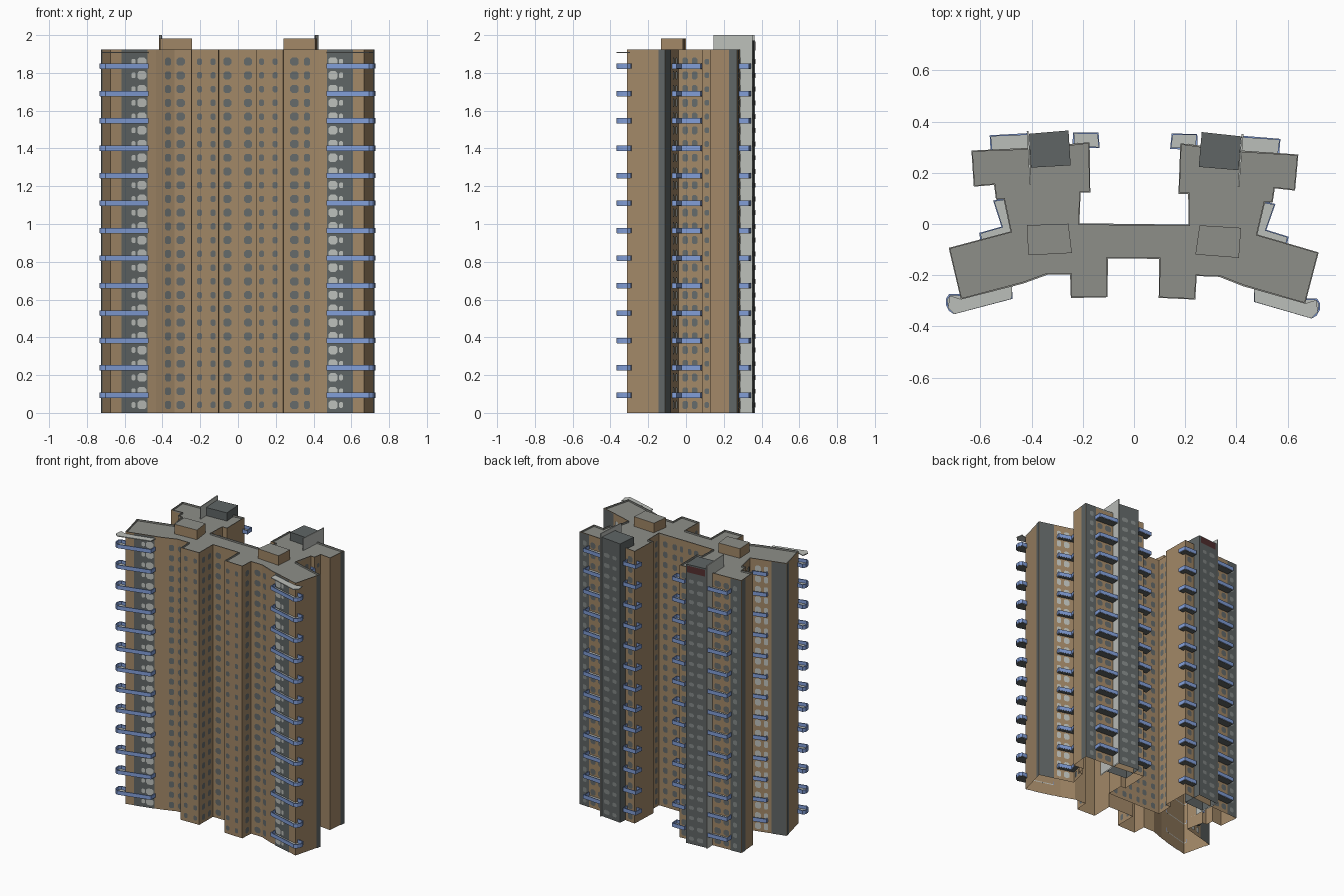
import bpy, bmesh, math
from mathutils import Vector

if "Cube" in bpy.data.objects:
    bpy.data.objects.remove(bpy.data.objects["Cube"])

TILT = math.radians(-0.7)      # whole block is turned very slightly
TOP, ROOF = 1.925, 1.914
FLOORS, STEP = 26, 0.0727


def mat(name, rgb):
    m = bpy.data.materials.new(name)
    m.diffuse_color = (*rgb, 1)
    m.use_nodes = True
    m.node_tree.nodes["Principled BSDF"].inputs["Base Color"].default_value = m.diffuse_color
    return m


TAN = mat("tan_wall", (0.36, 0.245, 0.135))
GREY = mat("roof_grey", (0.27, 0.275, 0.25))
DARK = mat("dark_cladding", (0.115, 0.13, 0.13))
GLASS = mat("window_grey", (0.13, 0.145, 0.145))
PALE = mat("pale_concrete", (0.50, 0.52, 0.49))
MID = mat("mid_grey_window", (0.23, 0.25, 0.245))
BLUE = mat("blue_rail", (0.22, 0.34, 0.68))
RED = mat("dark_red_panel", (0.09, 0.03, 0.03))


def make(name, bm, mats, mirror=True):
    me = bpy.data.meshes.new(name)
    bm.to_mesh(me)
    bm.free()
    ob = bpy.data.objects.new(name, me)
    bpy.context.collection.objects.link(ob)
    for m in mats:
        me.materials.append(m)
    if mirror:
        ob.modifiers.new("mirror", 'MIRROR').use_mirror_merge = False
    ob.rotation_euler.z = TILT
    return ob


def strip(bm, pts, z0, z1, closed=False):
    n = len(pts)
    for i in range(n if closed else n - 1):
        a, b = pts[i], pts[(i + 1) % n]
        bm.faces.new([bm.verts.new(c) for c in
                      ((*a, z0), (*b, z0), (*b, z1), (*a, z1))])
    bmesh.ops.remove_doubles(bm, verts=bm.verts, dist=1e-5)


def prism(name, pts, z0, z1, side, top, bottom=None, mirror=True):
    """Upright prism with its own top colour and an optional underside."""
    bm = bmesh.new()
    strip(bm, pts, z0, z1, True)
    bm.faces.new([bm.verts.new((*p, z1)) for p in pts]).material_index = 1
    if bottom:
        bm.faces.new([bm.verts.new((*p, z0)) for p in pts]).material_index = 2
    bmesh.ops.remove_doubles(bm, verts=bm.verts, dist=1e-5)
    bmesh.ops.recalc_face_normals(bm, faces=bm.faces)
    return make(name, bm, [side, top] + ([bottom] if bottom else []), mirror)


# Right half of the footprint, from front centre round to back centre
P = [(0, -.135), (.1, -.135), (.1, -.287), (.243, -.292), (.247, -.2), (.335, -.202),
     (.43, -.238), (.672, -.303), (.722, -.102), (.482, -.035), (.51, .09),
     (.54, .09), (.548, .146), (.627, .138), (.638, .279), (.415, .292),
     (.247, .31), (.177, .317), (.172, .12), (.21, .12), (.213, 0), (0, 0)]

# Hollow walls, open below, and the sunk roof
bm = bmesh.new()
strip(bm, P, 0, TOP)
make("walls", bm, [TAN])
bm = bmesh.new()
f = bm.faces.new([bm.verts.new((*p, ROOF)) for p in P])
make("roof", bm, [GREY])
bm = bmesh.new()
strip(bm, P, ROOF, TOP)
cap = make("parapet", bm, [GREY])
s = cap.modifiers.new("thick", 'SOLIDIFY')
s.thickness, s.offset = 0.007, -1

# Dark stair towers, roof huts and pale fins
STAIR = [(.25, .226), (.405, .215), (.415, .347), (.26, .362)]
prism("stair_tower", STAIR, 0, 1.972, DARK, DARK)
prism("roof_hut", [(.241, -.116), (.411, -.127), (.418, -.01), (.256, -.002)],
      ROOF, 1.982, TAN, GREY)
prism("fin", [(.403, .15), (.409, .15), (.423, .357), (.416, .357)], 0, 2.0, PALE, PALE)


def on_edge(a, b, t, off):
    a, b = Vector(a), Vector(b)
    d = (b - a).normalized()
    return a.lerp(b, t) + Vector((d.y, -d.x)) * off, d


# Full-height cladding strips: (edge start index, from, to)
bm = bmesh.new()
for i, t0, t1 in [(6, .19, .76), (7, .83, 1), (8, 0, .42), (13, .7, 1), (14, 0, .36)]:
    p, _ = on_edge(P[i], P[i + 1], t0, .003)
    q, _ = on_edge(P[i], P[i + 1], t1, .003)
    strip(bm, [tuple(p), tuple(q)], 0, TOP - .002)
make("cladding", bm, [DARK])


def windows(name, columns, m, off=.004, floors=FLOORS, step=STEP):
    """Columns of flat eight-sided windows: (start, end, position, width, height)."""
    bm = bmesh.new()
    for a, b, t, w, h in columns:
        c, d = on_edge(a, b, t, off)
        k = min(w, h) * .25
        octo = [(-w/2 + k, -h/2), (w/2 - k, -h/2), (w/2, -h/2 + k), (w/2, h/2 - k),
                (w/2 - k, h/2), (-w/2 + k, h/2), (-w/2, h/2 - k), (-w/2, -h/2 + k)]
        for n in range(floors):
            z = .042 + n * step
            bm.faces.new([bm.verts.new((c.x + d.x * u, c.y + d.y * u, z + v))
                          for u, v in octo])
    make(name, bm, [m])


def e(i, t, w, h=.042):
    return (P[i], P[i + 1], t, w, h)


windows("wall_windows", [
    e(0, .55, .042), e(1, .3, .03), e(1, .72, .03), e(2, .2, .026, .034),
    e(2, .7, .026, .034), e(3, .5, .035), e(4, .62, .045), e(5, .36, .036),
    e(9, .3, .03), e(9, .7, .03), e(11, .5, .025, .03), e(14, .5, .04),
    e(14, .8, .05), e(16, .5, .04), e(19, .3, .03), e(19, .7, .03),
    e(20, .25, .035), e(20, .6, .035), e(20, .85, .025)], GLASS)
# Pale balcony doors and grey stair windows
windows("balcony_doors", [e(6, .32, .05, .045), e(6, .5, .022, .03),
                          e(8, .56, .03, .045), e(8, .78, .04, .045)], PALE, .006)
windows("stair_windows", [(STAIR[2], STAIR[3], .3, .045, .03),
                          (STAIR[2], STAIR[3], .72, .035, .026),
                          e(14, .2, .03, .034)], MID, .006)

# Balconies: slab outline, then how many of its leading points carry the rail
BALCONIES = {
    "front_balcony": ([(.476, -.25), (.474, -.296), (.697, -.357), (.715, -.346),
                       (.726, -.325), (.727, -.302), (.716, -.285), (.676, -.285),
                       (.672, -.303)], 8),
    "back_outer_balcony": ([(.56, .283), (.565, .337), (.418, .346), (.415, .292)], 3),
    "back_inner_balcony": ([(.24, .311), (.24, .352), (.145, .352), (.14, .297),
                            (.177, .297), (.177, .317)], 5),
    "corner_balcony": ([(.51, .09), (.548, .083), (.514, -.018), (.601, -.044),
                        (.596, -.067), (.482, -.035)], 5),
}


def stack(ob):
    a = ob.modifiers.new("floors", 'ARRAY')
    a.count = 13
    a.use_relative_offset = False
    a.use_constant_offset = True
    a.constant_offset_displace = (0, 0, .1453)


for name, (pts, n) in BALCONIES.items():
    stack(prism(name + "_slab", pts, .078, .084, PALE, PALE, DARK))
    bm = bmesh.new()
    strip(bm, pts[:n], .08, .107)
    rail = make(name + "_rail", bm, [BLUE])
    s = rail.modifiers.new("thick", 'SOLIDIFY')
    s.thickness, s.offset = .007, 0
    stack(rail)

# Thin canopy over the front balconies
prism("front_canopy", [(.472, -.248), (.474, -.298), (.697, -.36), (.722, -.335),
                       (.715, -.288), (.672, -.302)], 1.905, 1.911, PALE, PALE, PALE)

# Dark red panel at the head of the left stair tower
bm = bmesh.new()
L = [(-x, y) for x, y in STAIR]
p, _ = on_edge(L[3], L[2], .08, -.004)
q, _ = on_edge(L[3], L[2], .92, -.004)
up = Vector((0, .008))
strip(bm, [tuple(p + up), tuple(q + up)], 1.918, 1.965)
make("red_panel", bm, [RED], False)
